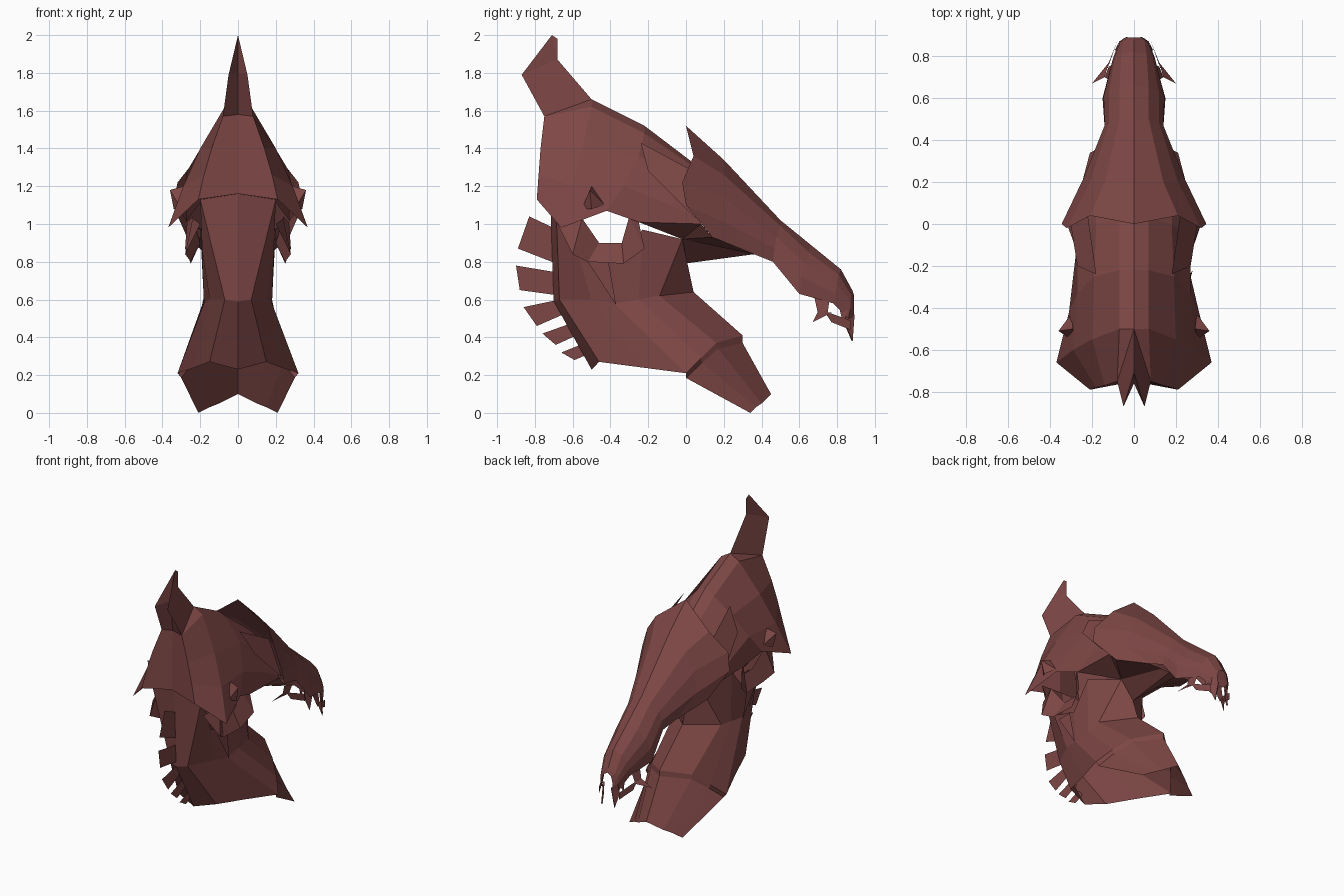
import bpy, bmesh

hide = bpy.data.materials.new("reddish_brown_hide")
hide.diffuse_color = (0.205, 0.063, 0.06, 1)


def build(name, faces, mirror=True):
    """Make an object from polygons; mirror over x = 0 and weld the seams."""
    bm = bmesh.new()
    for pts in faces:
        sides = [pts]
        if mirror:
            sides.append([(-x, y, z) for x, y, z in reversed(pts)])
        for side in sides:
            bm.faces.new([bm.verts.new(p) for p in side])
    bmesh.ops.remove_doubles(bm, verts=bm.verts, dist=0.0005)
    bmesh.ops.recalc_face_normals(bm, faces=bm.faces)
    me = bpy.data.meshes.new(name)
    bm.to_mesh(me)
    bm.free()
    me.materials.append(hide)
    ob = bpy.data.objects.new(name, me)
    bpy.context.collection.objects.link(ob)
    return ob


def loft(name, rows):
    """Skin half cross-sections with quads, mirrored."""
    faces = []
    for a, b in zip(rows, rows[1:]):
        for i in range(len(a) - 1):
            quad = []
            for p in (a[i], a[i + 1], b[i + 1], b[i]):
                if p not in quad:
                    quad.append(p)
            if len(quad) > 2:
                faces.append(quad)
    return build(name, faces)


def thin(ob, t):
    m = ob.modifiers.new("thickness", "SOLIDIFY")
    m.thickness, m.offset = t, 0


# Neck: half rings from back keel round to throat, open below the eye
throat = (.09, -.02, .92)
loft("neck", [
    [(0, -.72, 1.16), (.2, -.69, 1.13), (.19, -.58, .86), (.19, -.38, .80),
     (.2, -.23, .97), throat, (0, -.01, .79)],
    [(0, -.70, .59), (.07, -.67, .60), (.15, -.5, .6), (.18, -.38, .58),
     (.18, -.25, .6), (.18, -.14, .62), (0, .04, .64)],
    [(0, -.50, .23), (.15, -.46, .27), (.23, -.23, .24), (.32, 0, .21),
     (.25, .08, .29), (.16, .16, .37), (0, .30, .41)],
])
# Lip and protruding lower end of the neck, hollow underneath
loft("neck_end", [
    [(.32, 0, .21), (.25, .08, .29), (.16, .16, .37), (0, .30, .41)],
    [(.30, 0, .185), (.24, .085, .265), (.16, .17, .34), (0, .30, .37)],
    [(.21, .34, 0), (.15, .37, .03), (.1, .40, .05), (0, .45, .10)],
])

# Skull shell: half sections from the nape forward
loft("skull", [
    [(0, -.74, 1.58), (.08, -.75, 1.57), (.14, -.77, 1.4), (.18, -.78, 1.26), (.21, -.79, 1.13)],
    [(0, -.50, 1.66), (.07, -.50, 1.62), (.2, -.55, 1.4), (.29, -.6, 1.2), (.37, -.66, .98)],
    [(0, -.22, 1.52), (.07, -.22, 1.48), (.19, -.25, 1.36), (.27, -.33, 1.2), (.31, -.42, 1.07)],
    [(0, .03, 1.33), (.07, .03, 1.31), (.18, 0, 1.22), (.27, -.08, 1.1), (.27, -.25, 1.01)],
    [(0, .16, 1.22), (.07, .16, 1.2), (.18, .12, 1.14), (.27, .08, 1.02), (.27, .08, 1.0)],
])
# Back of the skull between the two rear corners
build("skull_back", [[(0, -.75, 1.16), (.21, -.79, 1.13), (.18, -.78, 1.26), (.14, -.77, 1.4),
                      (.08, -.75, 1.57), (0, -.74, 1.58)]])

# Jaw side sloping inward and roof of the mouth, joining skull, neck and snout
build("jaw", [
    [(.27, -.25, 1.01), throat, (.27, .08, 1.0)],
    [(.27, .08, 1.0), throat, (.27, .14, .93)],
    [(.27, .14, .93), throat, (.07, .36, .84), (.17, .36, .84)],
    [throat, (0, -.01, .79), (0, .36, .84), (.07, .36, .84)],
])

# Folded crest standing on the skull
tip, front, root = (0, -.71, 2.0), (0, -.68, 1.87), (0, -.50, 1.66)
wing, base = (.05, -.87, 1.79), (.08, -.75, 1.57)
mid, nape = (0, -.76, 1.80), (0, -.74, 1.58)
build("crest", [[tip, wing, front], [(0, -.68, 1.98), tip, front],
                [wing, base, root, front], [base, (.07, -.5, 1.62), root],
                [tip, mid, wing], [mid, nape, base, wing]])

# Snout: half sections from brow rim to nose, open underneath
loft("snout", [
    [(0, 0, 1.52), (.21, .04, 1.36), (.32, -.02, 1.22), (.345, 0, 1.1), (.27, .14, .93)],
    [(0, .20, 1.34), (.14, .2, 1.26), (.21, .2, 1.14), (.24, .22, 1.0), (.17, .36, .84)],
    [(0, .50, 1.02), (.07, .5, .99), (.12, .48, .93), (.14, .47, .87), (.14, .46, .80)],
    [(0, .66, .89), (.07, .65, .85), (.12, .63, .79), (.145, .61, .72), (.15, .6, .63)],
    [(0, .82, .76), (.06, .81, .73), (.09, .80, .68), (.1, .79, .63), (.1, .78, .58)],
    [(0, .88, .65), (.05, .875, .62), (.065, .87, .59), (.07, .87, .55), (.07, .86, .50)],
    [(0, .89, .62), (.03, .89, .60), (.04, .89, .56), (.04, .89, .53), (.03, .89, .50)],
])

# Teeth: front fang, lip bar and outward side fang
thin(build("front_fang", [[(.03, .89, .52), (.065, .84, .52), (.06, .85, .45), (.05, .88, .38)]]), .01)
build("lip_teeth", [
    [(.1, .76, .60), (.11, .68, .61), (.14, .70, .52), (.12, .75, .53)],
    [(.14, .70, .54), (.12, .77, .53), (.2, .67, .48)],
    [(.13, .73, .54), (.08, .87, .49), (.08, .87, .44), (.12, .77, .48)],
    [(.08, .81, .56), (.075, .86, .54), (.09, .83, .48)]])

# Eye socket frame: strip between inner and outer U outlines
inner = [(.24, -.55, 1.03), (.2, -.46, .90), (.2, -.34, .90), (.24, -.30, 1.04)]
outer = [(.28, -.60, .84), (.25, -.52, .80), (.25, -.33, .79), (.28, -.22, .87)]
frame = [[inner[i], inner[i + 1], outer[i + 1], outer[i]] for i in range(3)]
frame += [[inner[0], outer[0], (.2, -.68, 1.0)], [inner[3], outer[3], (.27, -.25, 1.01)]]
build("eye_socket", frame)
build("neck_spur", [[(.2, -.52, .80), (.19, -.37, .57), (.2, -.41, .80)]])

# Small horn at the temple
peak, ring = (.36, -.51, 1.18), [(.3, -.55, 1.08), (.29, -.50, 1.2), (.3, -.43, 1.1), (.34, -.5, 1.08)]
build("temple_horn", [[ring[i], ring[(i + 1) % 4], peak] for i in range(4)])

# Cheek fin lying between skull and snout
build("cheek_fin", [[(.18, -.24, 1.43), (.27, -.20, 1.28), (.31, .05, 1.03), (.22, .04, 1.28)]])

# Row of flared plates down the nape (y, z outlines)
plates = [
    [(-.68, .97), (-.83, 1.04), (-.89, .87), (-.66, .78)],
    [(-.66, .74), (-.90, .78), (-.88, .65), (-.66, .62)],
    [(-.67, .60), (-.86, .56), (-.79, .46), (-.63, .53)],
    [(-.62, .47), (-.76, .42), (-.69, .36), (-.58, .41)],
    [(-.56, .36), (-.66, .32), (-.59, .28), (-.52, .31)],
]
for i, outline in enumerate(plates):
    build(f"nape_plate_{i + 1}", [[(0, y, z) for y, z in outline]], mirror=False)
